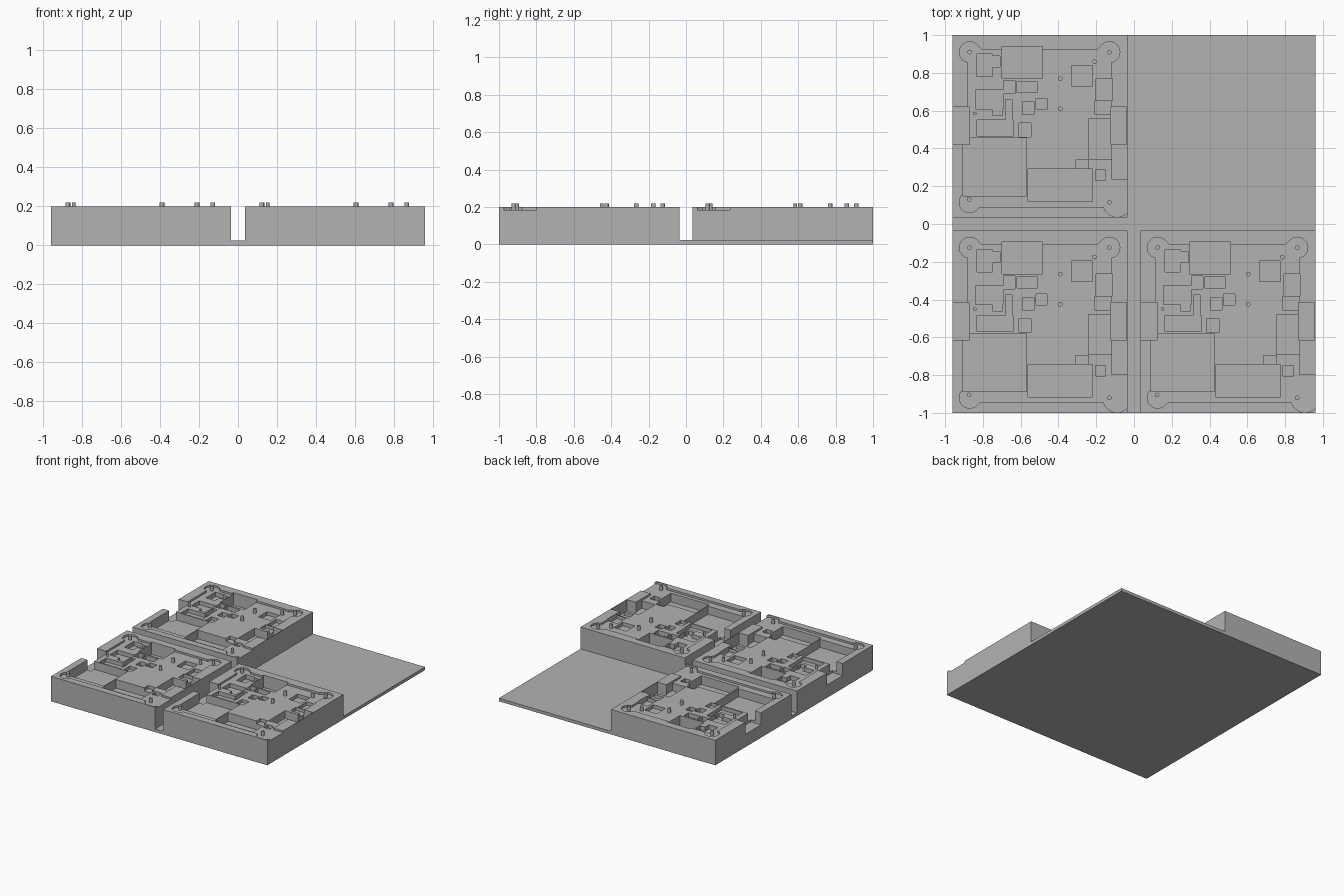
import bpy, bmesh
from mathutils import Matrix, Vector

scene = bpy.context.scene
if "Cube" in scene.objects:
    bpy.data.objects.remove(scene.objects["Cube"], do_unlink=True)

grey = bpy.data.materials.new("plain_grey")
grey.use_nodes = True
grey.diffuse_color = (0.45, 0.45, 0.45, 1)
grey.node_tree.nodes["Principled BSDF"].inputs["Base Color"].default_value = (0.45, 0.45, 0.45, 1)

PLATE, TOP, BOARD = 0.025, 0.2, 0.185
cutters = bpy.data.collections.new("pocket_cutters")
scene.collection.children.link(cutters)


def add_object(name, bm, collection=scene.collection):
    mesh = bpy.data.meshes.new(name)
    bm.to_mesh(mesh)
    bm.free()
    mesh.materials.append(grey)
    obj = bpy.data.objects.new(name, mesh)
    collection.objects.link(obj)
    return obj


def box(name, x0, x1, y0, y1, z0, z1, collection=scene.collection):
    bm = bmesh.new()
    size = Matrix.Diagonal((x1 - x0, y1 - y0, z1 - z0, 1))
    centre = Matrix.Translation(((x0 + x1) / 2, (y0 + y1) / 2, (z0 + z1) / 2))
    bmesh.ops.create_cube(bm, size=1, matrix=centre @ size)
    return add_object(name, bm, collection)


def add_cylinder(bm, x, y, r, z0, z1, sides=24):
    bmesh.ops.create_cone(bm, cap_ends=True, segments=sides, radius1=r, radius2=r,
                          depth=z1 - z0, matrix=Matrix.Translation((x, y, (z0 + z1) / 2)))


def cut_box(x0, x1, y0, y1, floor):
    box("pocket_cutter", x0, x1, y0, y1, floor, 0.3, cutters).hide_render = True


def cut_round(x, y, r, sides=32):
    bm = bmesh.new()
    add_cylinder(bm, x, y, r, BOARD, 0.3, sides)
    add_object("lobe_cutter", bm, cutters).hide_render = True


# Base plate and one raised block
box("base_plate", -0.96, 0.96, -1, 1, 0, PLATE)
block = box("fixture_block_back", -0.96, -0.035, 0.035, 1, PLATE, TOP)

# Shallow board recess with rounded corner lobes
cut_box(-0.88, -0.12, 0.09, 0.925, BOARD)
for x, y, inx, iny in ((-0.87, 0.91, 1, -1), (-0.13, 0.91, -1, -1), (-0.87, 0.115, 1, 1)):
    cut_round(x, y, 0.055)
    cut_round(x + 0.035 * inx, y + 0.025 * iny, 0.069, 4)
cut_round(-0.09, 0.11, 0.073)
cut_box(-0.13, -0.02, 0.1, 0.235, BOARD)

# Large component pockets and side openings
DEEP, MID, LOW = 0.1, 0.12, 0.15
cut_box(-0.905, -0.57, 0.148, 0.455, MID)
cut_box(-0.56, -0.22, 0.12, 0.29, MID - 0.005)
cut_box(-0.7, -0.485, 0.77, 0.94, DEEP)
cut_box(-0.24, -0.12, 0.345, 0.555, MID + 0.004)
cut_box(-1, -0.87, 0.42, 0.62, DEEP + 0.003)
cut_box(-0.125, -0.039, 0.42, 0.62, DEEP + 0.005)

# Small component pockets
small = (
    (-0.83, -0.75, 0.78, 0.9), (-0.76, -0.71, 0.83, 0.89),
    (-0.62, -0.51, 0.695, 0.755), (-0.69, -0.63, 0.69, 0.76),
    (-0.84, -0.69, 0.61, 0.71), (-0.75, -0.695, 0.575, 0.635),
    (-0.83, -0.64, 0.465, 0.55), (-0.68, -0.645, 0.54, 0.66),
    (-0.59, -0.53, 0.58, 0.645), (-0.52, -0.46, 0.605, 0.665),
    (-0.33, -0.22, 0.73, 0.84), (-0.2, -0.115, 0.655, 0.77),
    (-0.21, -0.118, 0.58, 0.65), (-0.205, -0.15, 0.23, 0.285),
    (-0.31, -0.24, 0.28, 0.34), (-0.61, -0.545, 0.46, 0.535),
)
for i, rect in enumerate(small):
    cut_box(*rect, LOW + 0.0007 * i)

# Carve the block and remove the cutters
mod = block.modifiers.new("pockets", "BOOLEAN")
mod.operation = "DIFFERENCE"
mod.solver = "EXACT"
mod.operand_type = "COLLECTION"
mod.collection = cutters
mod.use_self = True
bpy.context.view_layer.update()
carved = bpy.data.meshes.new_from_object(block.evaluated_get(bpy.context.evaluated_depsgraph_get()))
block.modifiers.clear()
block.data = carved
carved.materials.clear()
carved.materials.append(grey)
for obj in list(cutters.objects):
    bpy.data.objects.remove(obj, do_unlink=True)
bpy.data.collections.remove(cutters)

# Locating pins
pins = bmesh.new()
for x, y in ((-0.87, 0.91), (-0.13, 0.91), (-0.873, 0.13), (-0.13, 0.115),
             (-0.39, 0.77), (-0.39, 0.61), (-0.21, 0.86)):
    add_cylinder(pins, x, y, 0.012, 0.16, 0.22)
add_cylinder(pins, -0.843, 0.585, 0.009, 0.16, 0.22)
pin_set = add_object("locating_pins_back", pins)

# Repeat the fixture at the two front positions
for label, offset in (("front_right", (0, -1.035, 0)), ("front_left", (0.995, -1.035, 0))):
    for source, name in ((block, "fixture_block_"), (pin_set, "locating_pins_")):
        copy = bpy.data.objects.new(name + label, source.data)
        copy.location = Vector(offset)
        scene.collection.objects.link(copy)
